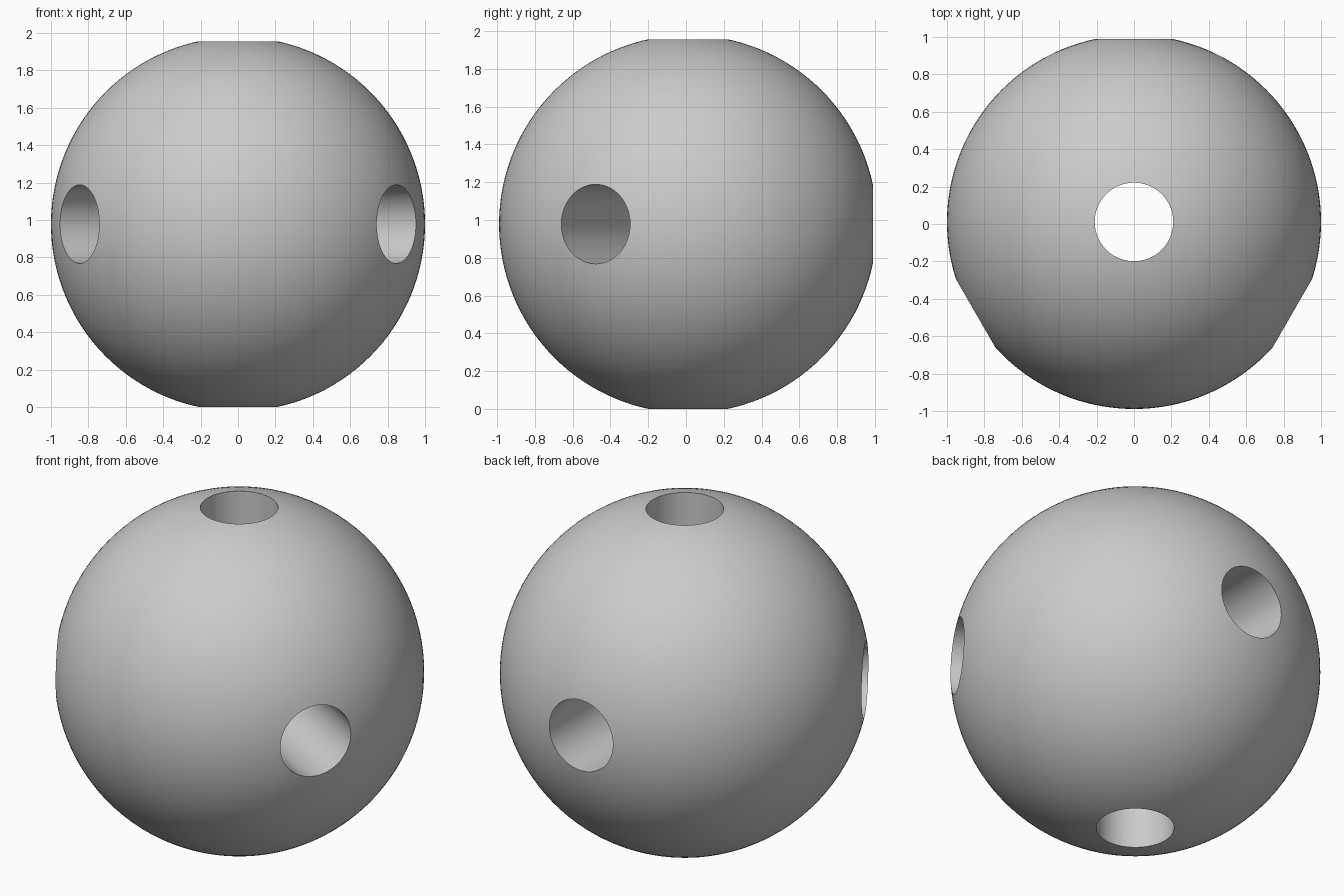
import bpy
import math
from mathutils import Matrix, Vector

CENTRE = Vector((0, 0.011, 0.978))
HOLE_RADIUS = 0.21

default_cube = bpy.data.objects.get("Cube")
if default_cube:
    bpy.data.objects.remove(default_cube, do_unlink=True)

# Single grey finish
grey = bpy.data.materials.new("matte_grey")
grey.use_nodes = True
grey.diffuse_color = (0.6, 0.6, 0.6, 1)
grey.node_tree.nodes["Principled BSDF"].inputs["Base Color"].default_value = grey.diffuse_color

# Ball
bpy.ops.mesh.primitive_uv_sphere_add(segments=128, ring_count=64, radius=1, location=CENTRE)
ball = bpy.context.object
ball.name = "drilled_ball"
ball.data.materials.append(grey)


def drill(name, direction, start, end):
    """Cut a round hole along a direction from the ball's centre."""
    direction = Vector(direction).normalized()
    bpy.ops.mesh.primitive_cylinder_add(vertices=96, radius=HOLE_RADIUS, depth=end - start)
    cutter = bpy.context.object
    cutter.name = name
    cutter.data.materials.append(grey)
    cutter.matrix_world = (Matrix.Translation(CENTRE + direction * (start + end) / 2)
                           @ direction.to_track_quat("Z", "Y").to_matrix().to_4x4())
    cutter.hide_render = True
    bpy.context.view_layer.objects.active = ball
    cut = ball.modifiers.new(name, "BOOLEAN")
    cut.operation = "DIFFERENCE"
    cut.solver = "EXACT"
    cut.object = cutter
    bpy.ops.object.modifier_apply(modifier=cut.name)
    bpy.data.objects.remove(cutter, do_unlink=True)


# Vertical through hole and three side holes that meet it
drill("vertical_hole", (0, 0, 1), -1.5, 1.5)
for name, degrees in (("back_hole", 90), ("right_hole", 210), ("left_hole", 330)):
    angle = math.radians(degrees)
    drill(name, (math.cos(angle), math.sin(angle), 0), -0.05, 1.5)

# Smooth surfaces with crisp hole rims
bpy.ops.object.select_all(action="DESELECT")
ball.select_set(True)
bpy.context.view_layer.objects.active = ball
bpy.ops.object.shade_smooth_by_angle(angle=math.radians(30))
